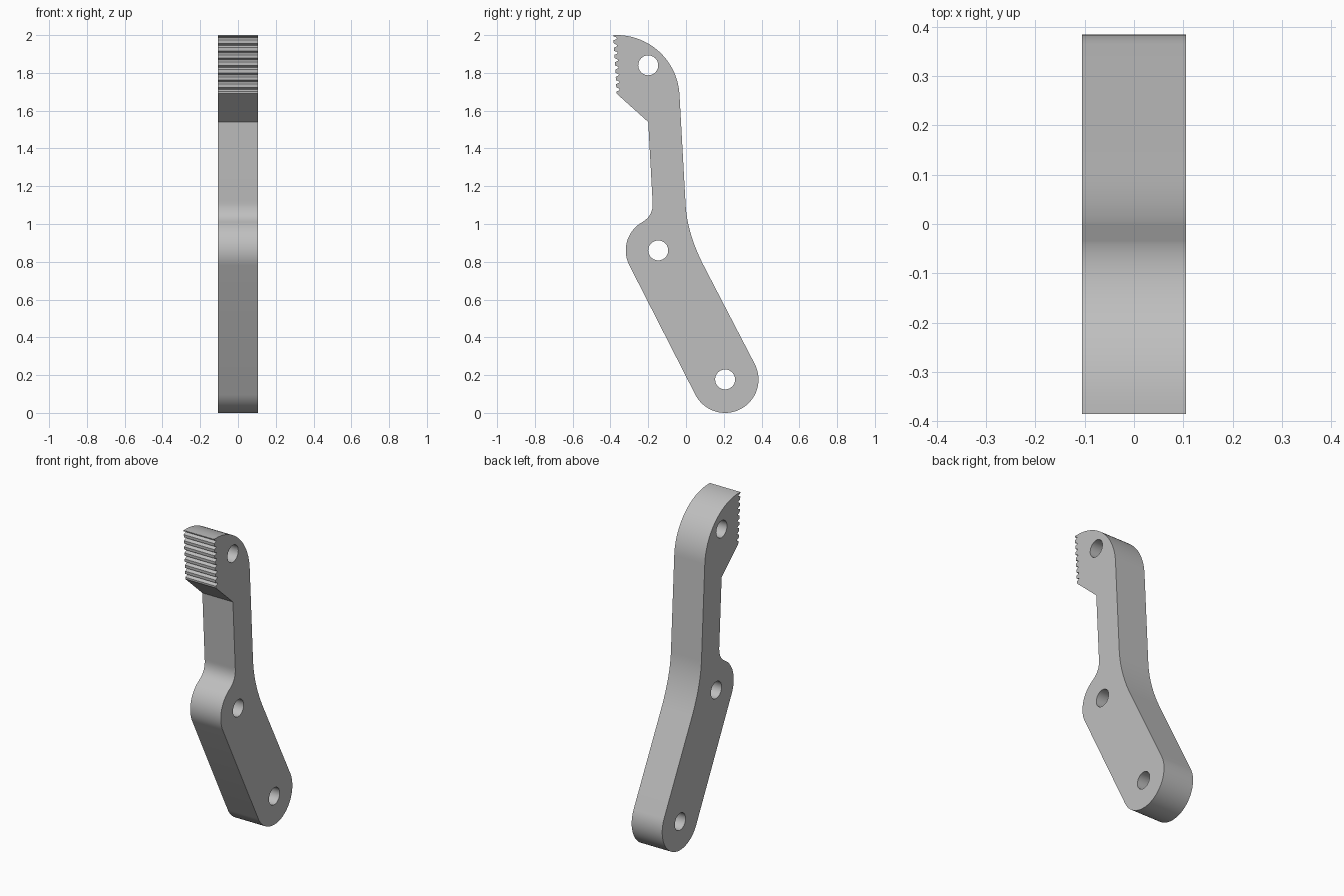
import bpy, bmesh
from math import cos, sin, radians, pi
from mathutils import Vector

cube = bpy.data.objects.get("Cube")
if cube:
    bpy.data.objects.remove(cube)

HALF_WIDTH = 0.105
BOTTOM, MIDDLE, TOP = (0.207, 0.177), (-0.147, 0.86), (-0.2, 1.84)   # hole centres (y, z)


def arc(centre, radius, start, end, steps=20):
    """Points along a circular arc, angles in degrees."""
    angles = [radians(start + (end - start) * i / steps) for i in range(steps + 1)]
    return [(centre[0] + radius * cos(a), centre[1] + radius * sin(a)) for a in angles]


def bend(a, b, c, steps=14):
    """Smooth blend from a to c, pulled towards b."""
    a, b, c = Vector(a), Vector(b), Vector(c)
    return [tuple(a.lerp(b, i / steps).lerp(b.lerp(c, i / steps), i / steps))
            for i in range(steps + 1)]


def teeth(low, high, count, depth):
    """Gripping edge with rounded grooves, from low to high."""
    low, high = Vector(low), Vector(high)
    points = []
    for i in range(count):
        base = low.lerp(high, i / count)
        step = (high - low) / count
        points.append(tuple(base))
        for k in range(7):
            t = k / 6
            p = base + step * (0.3 + 0.55 * t)
            points.append((p.x + depth * sin(pi * t), p.y))
    points.append(tuple(high))
    return points


# Side outline, clockwise from the toe of the lower end
outline = arc(BOTTOM, 0.177, 27.4, -152.6, 32)
outline += arc(MIDDLE, 0.172, 207.4, 120, 20)
outline += bend((-0.233, 1.009), (-0.17, 1.045), (-0.177, 1.12))[1:]
outline += [(-0.2, 1.54)]
outline += teeth((-0.367, 1.69), (-0.385, 2.0), 8, 0.018)
outline += arc((-0.367, 1.667), 0.333, 90, 3, 24)
outline += bend((-0.002, 1.1), (0.007, 0.946), (0.097, 0.773))

# Flat profile with three pin holes, extruded sideways
curve = bpy.data.curves.new("lever_arm", 'CURVE')
curve.dimensions = '2D'
curve.fill_mode = 'BOTH'
curve.extrude = HALF_WIDTH
for loop in [outline] + [arc(c, 0.053, 0, 345, 23) for c in (BOTTOM, MIDDLE, TOP)]:
    spline = curve.splines.new('POLY')
    spline.points.add(len(loop) - 1)
    for point, (y, z) in zip(spline.points, loop):
        point.co = (y, z, 0, 1)
    spline.use_cyclic_u = True

arm = bpy.data.objects.new("lever_arm", curve)
bpy.context.collection.objects.link(arm)
arm.rotation_euler = (pi / 2, 0, pi / 2)
bpy.ops.object.select_all(action='DESELECT')
arm.select_set(True)
bpy.context.view_layer.objects.active = arm
bpy.ops.object.convert(target='MESH')
bpy.ops.object.transform_apply(location=False, rotation=True, scale=False)

# Weld caps to the rim and keep the edges crisp
bm = bmesh.new()
bm.from_mesh(arm.data)
bmesh.ops.remove_doubles(bm, verts=bm.verts, dist=0.0005)
bmesh.ops.recalc_face_normals(bm, faces=bm.faces)
bm.to_mesh(arm.data)
bm.free()
bpy.ops.object.shade_smooth_by_angle(angle=radians(30))

# Plain grey metal
grey = bpy.data.materials.new("grey_metal")
grey.use_nodes = True
grey.diffuse_color = (0.52, 0.52, 0.52, 1)
grey.node_tree.nodes["Principled BSDF"].inputs["Base Color"].default_value = (0.52, 0.52, 0.52, 1)
arm.data.materials.clear()
arm.data.materials.append(grey)
